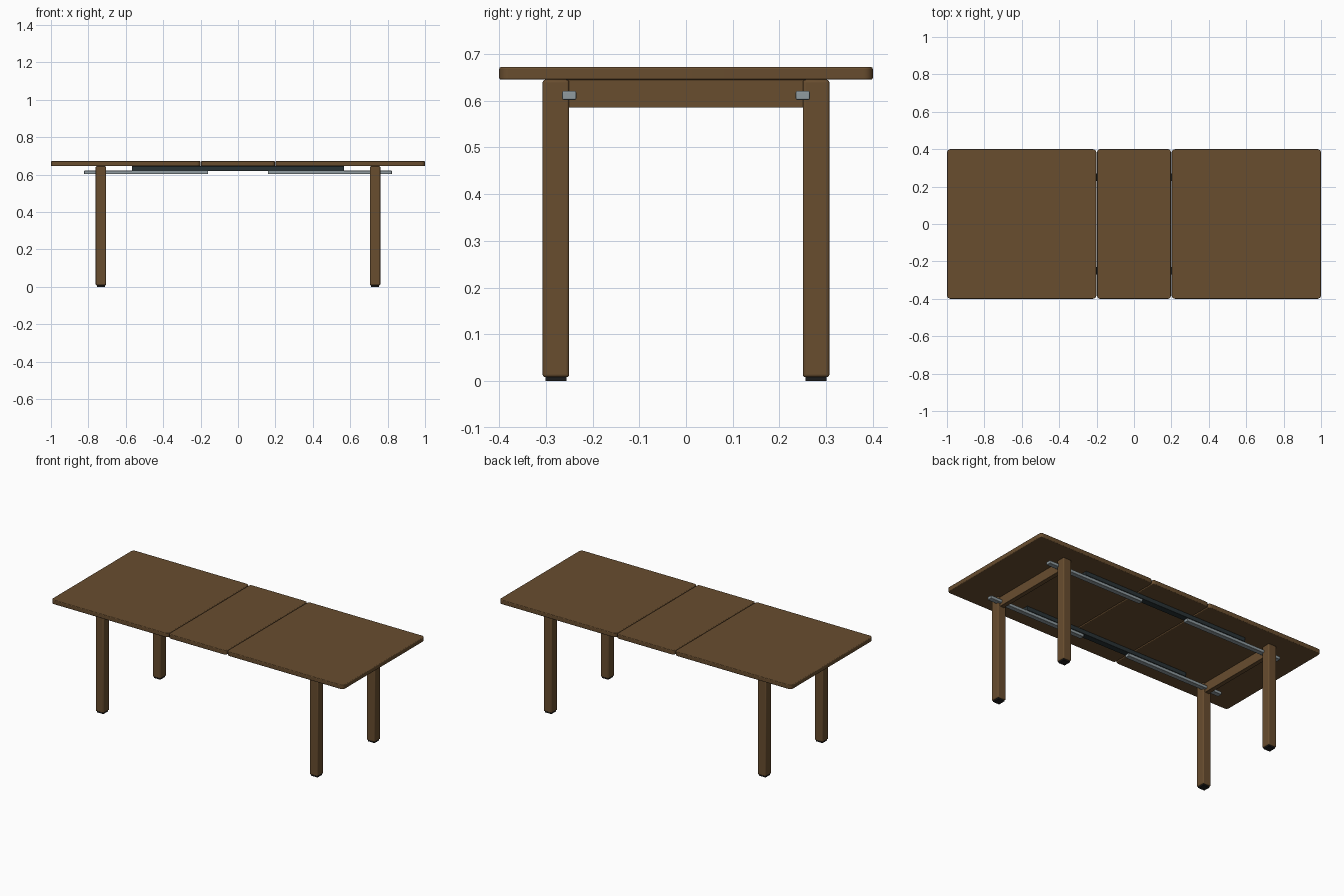
import bpy, bmesh

if "Cube" in bpy.data.objects:
    bpy.data.objects.remove(bpy.data.objects["Cube"])


def material(name, rgb):
    m = bpy.data.materials.new(name)
    m.diffuse_color = (*rgb, 1)
    m.use_nodes = True
    m.node_tree.nodes["Principled BSDF"].inputs["Base Color"].default_value = m.diffuse_color
    return m


WOOD = material("brown wood", (0.138, 0.074, 0.028))
STEEL = material("grey steel", (0.28, 0.33, 0.35))
DARK = material("dark metal", (0.022, 0.032, 0.035))
RUBBER = material("black rubber", (0.012, 0.012, 0.012))


def box(name, x, y, z, mat, edge=0.0, corner=0.0):
    """Box from (min, max) ranges, with rounded upright corners and softened edges."""
    bm = bmesh.new()
    bmesh.ops.create_cube(bm, size=1)
    for v in bm.verts:
        for i, (lo, hi) in enumerate((x, y, z)):
            v.co[i] = lo if v.co[i] < 0 else hi
    if corner:
        upright = [e for e in bm.edges
                   if abs(e.verts[0].co.z - e.verts[1].co.z) > 1e-4]
        bmesh.ops.bevel(bm, geom=upright, offset=corner, segments=6,
                        profile=0.5, affect='EDGES')
    me = bpy.data.meshes.new(name)
    bm.to_mesh(me)
    bm.free()
    me.materials.append(mat)
    ob = bpy.data.objects.new(name, me)
    bpy.context.collection.objects.link(ob)
    if edge:
        b = ob.modifiers.new("soft edges", 'BEVEL')
        b.width, b.segments = edge, 3
        b.limit_method, b.angle_limit = 'ANGLE', 0.7
    bpy.context.view_layer.objects.active = ob
    ob.select_set(True)
    bpy.ops.object.shade_smooth_by_angle(angle=0.6)
    ob.select_set(False)
    return ob


def span(s, a, b):
    return tuple(sorted((s * a, s * b)))


# Table top: two end panels and a centre leaf
TOP = (0.645, 0.672)
box("centre_leaf", (-0.197, 0.197), (-0.4, 0.4), TOP, WOOD, 0.004, 0.015)

for sx, end in ((-1, "left"), (1, "right")):
    box(end + "_top_panel", span(sx, 0.201, 1.0), (-0.4, 0.4), TOP, WOOD, 0.004, 0.02)
    # Crossbeam between the legs
    box(end + "_apron", span(sx, 0.718, 0.746), (-0.255, 0.255), (0.585, 0.645), WOOD, 0.002)
    for sy, side in ((-1, "front"), (1, "back")):
        tag = f"{side}_{end}_"
        # Leg with a rubber foot
        box(tag + "leg", span(sx, 0.705, 0.761), span(sy, 0.25, 0.307),
            (0.008, 0.645), WOOD, 0.006)
        box(tag + "foot", span(sx, 0.711, 0.755), span(sy, 0.256, 0.301),
            (0.0, 0.012), RUBBER)
        # Sliding steel rail
        box(tag + "slide_rail", span(sx, 0.16, 0.823), span(sy, 0.235, 0.265),
            (0.602, 0.621), STEEL, 0.003)

# Dark fixed rails under the top
for sy, side in ((-1, "front"), (1, "back")):
    box(side + "_fixed_rail", (-0.568, 0.568), span(sy, 0.231, 0.269),
        (0.619, 0.645), DARK, 0.002)
